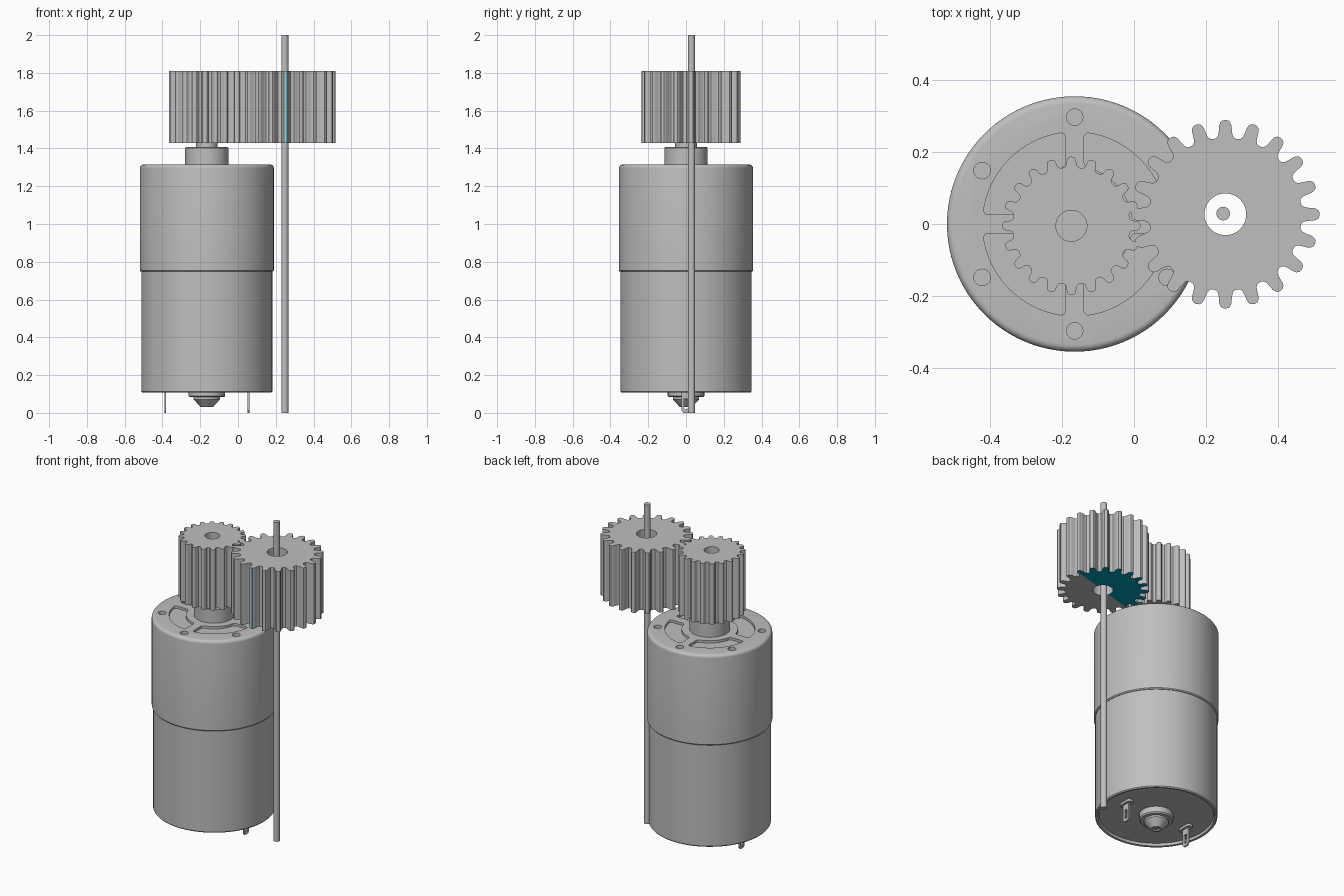
import bpy, bmesh, math
from mathutils import Matrix, Vector

if "Cube" in bpy.data.objects:
    bpy.data.objects.remove(bpy.data.objects["Cube"])

MX = -0.165  # motor axis


def material(name, rgb):
    m = bpy.data.materials.new(name)
    m.use_nodes = True
    m.diffuse_color = (*rgb, 1)
    m.node_tree.nodes["Principled BSDF"].inputs["Base Color"].default_value = (*rgb, 1)
    return m


GREY = material("metal grey", (0.52, 0.52, 0.52))
TEAL = material("teal", (0.0, 0.33, 0.47))


def finish(name, bm, loc=(0, 0, 0), smooth=30):
    bmesh.ops.recalc_face_normals(bm, faces=bm.faces)
    me = bpy.data.meshes.new(name)
    bm.to_mesh(me)
    bm.free()
    ob = bpy.data.objects.new(name, me)
    ob.location = loc
    me.materials.append(GREY)
    bpy.context.collection.objects.link(ob)
    if smooth:
        bpy.ops.object.select_all(action='DESELECT')
        ob.select_set(True)
        bpy.context.view_layer.objects.active = ob
        bpy.ops.object.shade_smooth_by_angle(angle=math.radians(smooth))
    return ob


def lathe(name, profile, x=0, y=0, n=64, smooth=30):
    """Closed solid of revolution from (radius, z) points; ends are capped."""
    bm = bmesh.new()
    rings = []
    for r, z in profile:
        rings.append([bm.verts.new((r * math.cos(2 * math.pi * i / n),
                                    r * math.sin(2 * math.pi * i / n), z)) for i in range(n)])
    for a, b in zip(rings, rings[1:]):
        for i in range(n):
            j = (i + 1) % n
            bm.faces.new((a[i], a[j], b[j], b[i]))
    bm.faces.new(rings[0])
    bm.faces.new(rings[-1])
    return finish(name, bm, (x, y, 0), smooth)


def prism(bm, pts, z0, z1, corner=0, corners=()):
    """Extrude an outline upward, rounding the chosen upright edges."""
    lo = [bm.verts.new((x, y, z0)) for x, y in pts]
    hi = [bm.verts.new((x, y, z1)) for x, y in pts]
    faces = [bm.faces.new(lo[::-1]), bm.faces.new(hi)]
    n = len(pts)
    for i in range(n):
        j = (i + 1) % n
        faces.append(bm.faces.new((lo[i], lo[j], hi[j], hi[i])))
    if corners:
        edges = [bm.edges.get((lo[i], hi[i])) for i in corners]
        bmesh.ops.bevel(bm, geom=edges, offset=corner, segments=4, profile=0.5, affect='EDGES')


def polar(r, a):
    return r * math.cos(a), r * math.sin(a)


# Gears: rounded teeth as (share of tooth pitch, share of tooth height)
HALF = [(0.03, 1), (0.12, 0.96), (0.18, 0.86), (0.22, 0.7), (0.25, 0.4),
        (0.29, 0.17), (0.36, 0.04), (0.45, 0)]
TOOTH = [(-f, h) for f, h in reversed(HALF)] + HALF


def gear(name, x, y, tip, root, bore, teeth=20, z0=1.43, z1=1.81):
    bm = bmesh.new()
    loops = [[], [], [], []]
    for t in range(teeth):
        for f, h in TOOTH:
            a = (t + f) * 2 * math.pi / teeth
            for k, (r, z) in enumerate([(root + (tip - root) * h, z0), (root + (tip - root) * h, z1),
                                        (bore, z1), (bore, z0)]):
                loops[k].append(bm.verts.new((*polar(r, a), z)))
    n = len(loops[0])
    for k in range(4):
        a, b = loops[k], loops[(k + 1) % 4]
        for i in range(n):
            j = (i + 1) % n
            bm.faces.new((a[i], a[j], b[j], b[i]))
    return finish(name, bm, (x, y, 0))


gear("drive_gear", -0.174, -0.005, 0.192, 0.163, 0.043)
big = gear("driven_gear", 0.254, 0.027, 0.262, 0.212, 0.058)
big.data.materials.append(TEAL)
split = Vector((-0.27, 0.96, 0))
for p in big.data.polygons:
    c = p.center
    underside = p.normal.z < -0.9 and c.dot(split) > 0
    strip = c.y < -0.25 and 0.003 < c.x < 0.009 and abs(p.normal.z) < 0.1
    if underside or strip:
        p.material_index = 1

# Rod through the driven gear
lathe("axle_rod", [(0.019, 0), (0.019, 2)], 0.248, 0.029, 24)

# Gearbox housing with rounded top edge
R, TOP = 0.355, 1.315
edge = [(R - 0.02 + 0.02 * math.cos(a), TOP - 0.02 + 0.02 * math.sin(a))
        for a in [math.pi / 2 * i / 5 for i in range(6)]]
housing = lathe("gearbox_housing", [(0.34, 0.748), (0.35, 0.748), (R, 0.754)] + edge, MX, 0, 96)

# Pockets and screw holes cut in the housing top
bm = bmesh.new()
RO, RI, GAP, STEPS = 0.256, 0.16, 0.026, 14
for q in range(4):
    base = q * math.pi / 2
    pts = []
    for r, order in ((RO, 1), (RI, -1)):
        a0 = math.asin(GAP / r)
        span = [a0 + (math.pi / 2 - 2 * a0) * i / STEPS for i in range(STEPS + 1)]
        pts += [polar(r, base + a) for a in span[::order]]
    prism(bm, pts, TOP - 0.015, TOP + 0.05, 0.014,
          (0, STEPS, STEPS + 1, 2 * STEPS + 1))
for k in range(6):
    hx, hy = polar(0.297, math.radians(30 + 60 * k))
    prism(bm, [(hx + 0.023 * math.cos(i * math.pi / 12), hy + 0.023 * math.sin(i * math.pi / 12))
               for i in range(24)], TOP - 0.05, TOP + 0.05)
cutter = finish("pocket_cutter", bm, (MX, 0, 0), 0)
cutter.hide_render = True
mod = housing.modifiers.new("pockets", 'BOOLEAN')
mod.object = cutter
mod.operation = 'DIFFERENCE'
mod.solver = 'EXACT'
bpy.context.view_layer.update()
deps = bpy.context.evaluated_depsgraph_get()
housing_mesh = bpy.data.meshes.new_from_object(housing.evaluated_get(deps))
housing.modifiers.clear()
housing.data = housing_mesh
bpy.data.objects.remove(cutter)

# Motor can with a shallow recess underneath
lathe("motor_can", [(0.325, 0.125), (0.33, 0.11), (0.342, 0.108), (0.347, 0.114), (0.347, 0.75)], MX, 0, 96)

# Output boss and shaft
lathe("output_boss", [(0.115, 1.30), (0.115, 1.402), (0.11, 1.407)], MX, 0, 48)
lathe("output_shaft", [(0.057, 1.40), (0.057, 1.70)], MX, 0, 32)

# Rear bearing hub with tapered tip
lathe("rear_hub", [(0.097, 0.13), (0.097, 0.09), (0.09, 0.083), (0.07, 0.083), (0.07, 0.072),
                   (0.032, 0.03), (0.02, 0.03), (0.02, 0.04)], MX, 0, 32)
lathe("rear_shaft_tip", [(0.012, 0.05), (0.012, 0.032)], MX, 0, 16)

# Solder terminals: looped tabs on small pads
for side, sx in (("left", 1), ("right", -1)):
    x = MX + sx * 0.22
    bm = bmesh.new()
    tx = 0.005
    outer = [(-0.024, 0.125), (-0.024, 0.012), (-0.014, 0), (0.014, 0), (0.024, 0.012), (0.024, 0.125)]
    inner = [(-0.01, 0.075), (-0.01, 0.025), (-0.007, 0.018), (0.007, 0.018), (0.01, 0.025), (0.01, 0.075)]
    sheets = [[bm.verts.new((dx, y, z)) for y, z in loop]
              for loop, dx in ((outer, -tx), (outer, tx), (inner, tx), (inner, -tx))]
    for k in range(4):
        a, b = sheets[k], sheets[(k + 1) % 4]
        for i in range(6):
            j = (i + 1) % 6
            bm.faces.new((a[i], a[j], b[j], b[i]))
    finish(side + "_terminal", bm, (x, 0, 0), 0)

    bm = bmesh.new()
    prism(bm, [(-0.02, -0.045), (0.02, -0.045), (0.02, 0.045), (-0.02, 0.045)],
          0.111, 0.13, 0.015, (0, 1, 2, 3))
    finish(side + "_terminal_pad", bm, (x, 0, 0))
